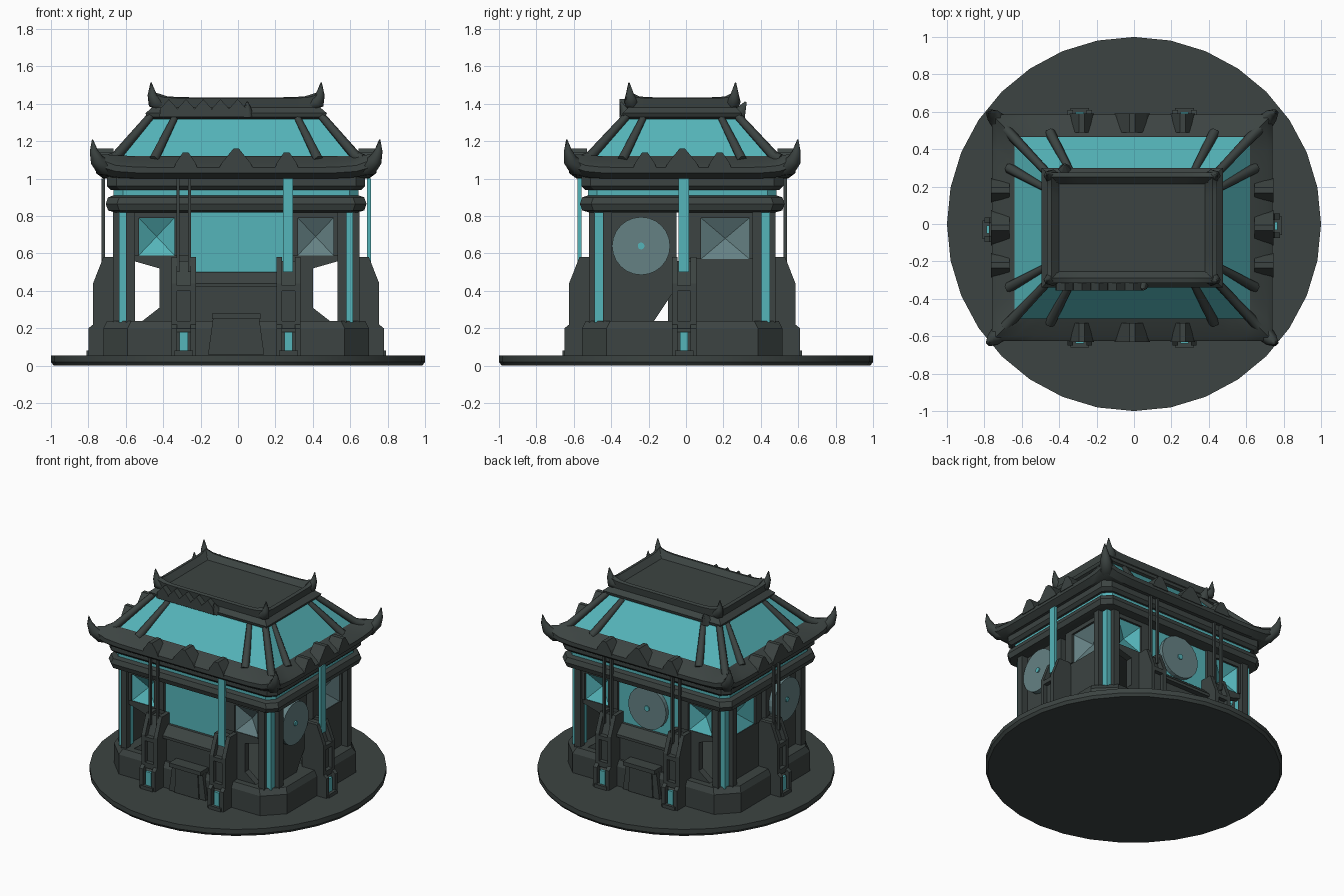
import bpy, bmesh
from math import sin, cos, pi
from mathutils import Vector

if "Cube" in bpy.data.objects:
    bpy.data.objects.remove(bpy.data.objects["Cube"], do_unlink=True)

CX, CY = -0.01, -0.02
FRONT, RIGHT, BACK, LEFT = range(4)


def material(name, rgb):
    m = bpy.data.materials.new(name)
    m.use_nodes = True
    m.diffuse_color = (*rgb, 1)
    m.node_tree.nodes["Principled BSDF"].inputs["Base Color"].default_value = (*rgb, 1)
    return m


DARK = material("dark slate", (0.045, 0.057, 0.054))
TEAL = material("teal glass", (0.09, 0.46, 0.49))
MUTED = material("muted glass", (0.13, 0.22, 0.23))


def make(name, verts, faces, mat):
    bm = bmesh.new()
    vs = [bm.verts.new(v) for v in verts]
    for f in faces:
        bm.faces.new([vs[i] for i in f])
    bmesh.ops.recalc_face_normals(bm, faces=bm.faces)
    me = bpy.data.meshes.new(name)
    bm.to_mesh(me)
    bm.free()
    me.materials.append(mat)
    ob = bpy.data.objects.new(name, me)
    bpy.context.collection.objects.link(ob)
    return ob


def loft(name, rings, mat, closed=False):
    """Join rings of equal length; cap the ends unless the profile closes."""
    n, m = len(rings[0]), len(rings)
    faces = [(r * n + i, r * n + (i + 1) % n, (r + 1) % m * n + (i + 1) % n, (r + 1) % m * n + i)
             for r in range(m if closed else m - 1) for i in range(n)]
    if not closed:
        faces += [tuple(range(n)), tuple(range((m - 1) * n, m * n))]
    return make(name, [v for r in rings for v in r], faces, mat)


def on_side(k, u, d, z):
    """Point on one of the four sides: u along it, d outward."""
    a = k * pi / 2
    return Vector((CX + u * cos(a) + d * sin(a), CY + u * sin(a) - d * cos(a), z))


def panel(name, k, outline, d0, d1, mat=DARK):
    return loft(name, [[on_side(k, u, d, z) for u, z in outline] for d in (d0, d1)], mat)


def block(name, k, u0, u1, z0, z1, d0, d1, mat=DARK):
    return panel(name, k, [(u0, z0), (u1, z0), (u1, z1), (u0, z1)], d0, d1, mat)


def rib(name, k, profile, u0, u1, mat=DARK):
    return loft(name, [[on_side(k, u, d, z) for d, z in profile] for u in (u0, u1)], mat)


def octagon(hx, hy, z, cut):
    quarter = [(hx, hy - cut), (hx - cut, hy)]
    pts = quarter + [(-x, y) for x, y in quarter[::-1]]
    pts += [(-x, -y) for x, y in pts]
    return [(CX + x, CY + y, z) for x, y in pts]


def tiers(name, levels, cut, mat=DARK):
    return loft(name, [octagon(hx, hy, z, cut) for hx, hy, z in levels], mat)


def curved_ring(hx, hy, z, lift, n=14):
    """Rectangle whose edges sweep up towards the corners."""
    pts = []
    for k in range(4):
        w, d = (hx, hy) if k % 2 == 0 else (hy, hx)
        for i in range(n):
            t = 2 * i / n - 1
            pts.append(on_side(k, t * w, d, z + lift * abs(t) ** 10))
    return pts


def tube(name, pts, radii, mat=DARK):
    cu = bpy.data.curves.new(name, "CURVE")
    cu.dimensions = "3D"
    cu.bevel_depth = 1
    cu.bevel_resolution = 1
    cu.use_fill_caps = True
    sp = cu.splines.new("POLY")
    sp.points.add(len(pts) - 1)
    for p, co, r in zip(sp.points, pts, radii):
        p.co, p.radius = (*co, 1), r
    cu.materials.append(mat)
    ob = bpy.data.objects.new(name, cu)
    bpy.context.collection.objects.link(ob)
    return ob


def disc(name, k, u, z, r, d0, d1, mat):
    outline = [(u + r * cos(i * pi / 12), z + r * sin(i * pi / 12)) for i in range(24)]
    return panel(name, k, outline, d0, d1, mat)


def dished_window(name, k, u0, u1, z0, z1, d, mat):
    corners = [on_side(k, u, d, z) for u, z in ((u0, z0), (u1, z0), (u1, z1), (u0, z1))]
    apex = on_side(k, (u0 + u1) / 2, d - 0.06, (z0 + z1) / 2)
    make(name, corners + [apex], [(i, (i + 1) % 4, 4) for i in range(4)], mat)


# Ground disc and stepped plinth
loft("ground_disc", [[(r * cos(i * pi / 16), r * sin(i * pi / 16), z) for i in range(32)]
                     for r, z in ((0.985, 0), (1, 0.02), (1, 0.055))], DARK)
tiers("plinth", [(0.71, 0.535, 0.05), (0.71, 0.535, 0.2), (0.69, 0.515, 0.24)], 0.13)

# Wide walls: central window, piers with open notches, dished windows
for k in (FRONT, BACK):
    block("center_wall", k, -0.25, 0.25, 0.24, 0.46, 0.4, 0.5)
    rib("window_sill", k, [(0.4, 0.42), (0.54, 0.42), (0.54, 0.44), (0.48, 0.5), (0.4, 0.5)], -0.24, 0.24)
    block("main_window", k, -0.25, 0.25, 0.5, 0.83, 0.44, 0.46, TEAL)
    panel("door_frame", k, [(-0.15, 0.06), (0.15, 0.06), (0.12, 0.28), (-0.12, 0.28)], 0.5, 0.56)
    panel("door", k, [(-0.1, 0.06), (0.1, 0.06), (0.09, 0.24), (-0.09, 0.24)], 0.56, 0.568)
    block("door_lintel", k, -0.13, 0.13, 0.25, 0.28, 0.5, 0.59)
    for s in (-1, 1):
        pier = [(0.25, 0.24), (0.5, 0.24), (0.41, 0.31), (0.41, 0.52), (0.55, 0.56), (0.55, 0.59), (0.25, 0.59)]
        panel("pier", k, [(s * u, z) for u, z in pier], 0.42, 0.47)
        for u0, u1, z0 in ((0.25, 0.33, 0.59), (0.52, 0.56, 0.59), (0.33, 0.52, 0.79)):
            block("window_frame", k, s * u0, s * u1, z0, 0.83, 0.42, 0.48)
        glass = MUTED if (k, s) == (FRONT, 1) else TEAL
        dished_window("dished_window", k, s * 0.33, s * 0.52, 0.59, 0.79, 0.465, glass)
disc("round_screen", BACK, 0, 0.67, 0.155, 0.46, 0.49, MUTED)
disc("round_screen_hub", BACK, 0, 0.67, 0.02, 0.49, 0.498, TEAL)

# Narrow walls: round screen towards the front, dished window towards the back
for k, s in ((RIGHT, 1), (LEFT, -1)):
    wall = [(-0.4, 0.24), (-0.15, 0.24), (-0.03, 0.42), (-0.03, 0.83), (-0.4, 0.83)]
    panel("screen_wall", k, [(s * u, z) for u, z in wall], 0.57, 0.61)
    disc("round_screen", k, s * -0.22, 0.64, 0.155, 0.61, 0.65, MUTED)
    disc("round_screen_hub", k, s * -0.22, 0.64, 0.018, 0.65, 0.658, TEAL)
    block("window_wall", k, s * 0.03, s * 0.43, 0.24, 0.57, 0.57, 0.61)
    for u0, u1, z0 in ((0.03, 0.1, 0.57), (0.36, 0.43, 0.57), (0.1, 0.36, 0.79)):
        block("window_frame", k, s * u0, s * u1, z0, 0.83, 0.57, 0.62)
    dished_window("dished_window", k, s * 0.1, s * 0.36, 0.57, 0.79, 0.605, MUTED if s > 0 else TEAL)

# Corner posts: paired dark columns around a glass core
for sx in (-1, 1):
    for sy in (-1, 1):
        for name, x, y, h, mat in (("corner_core", 0.59, 0.435, 0.035, TEAL),
                                   ("corner_column", 0.635, 0.4, 0.024, DARK),
                                   ("corner_column", 0.565, 0.475, 0.024, DARK)):
            loft(name, [[(CX + sx * x + a * h, CY + sy * y + b * h, z)
                         for a, b in ((-1, -1), (1, -1), (1, 1), (-1, 1))] for z in (0.23, 0.83)], mat)

# Buttresses with slotted fronts and the poles above them
for k in range(4):
    d = 0.63 if k % 2 == 0 else 0.79
    side = [(d, 0.05), (d, 0.2), (d - 0.025, 0.22), (d - 0.025, 0.44),
            (d - 0.08, 0.58), (d - 0.17, 0.58), (d - 0.2, 0.5), (d - 0.2, 0.05)]
    for u in ((-0.28, 0.28) if k % 2 == 0 else (0.01,)):
        for e in (-1, 1):
            rib("buttress_cheek", k, side, u + e * 0.035, u + e * 0.065)
        rib("buttress_core", k, [(p - 0.03, z if z < 0.1 else z - 0.02) for p, z in side], u - 0.036, u + 0.036)
        for z0, z1 in ((0.2, 0.24), (0.4, 0.43)):
            block("buttress_rung", k, u - 0.036, u + 0.036, z0, z1, d - 0.1, d - 0.025)
        block("buttress_lamp", k, u - 0.022, u + 0.022, 0.08, 0.18, d - 0.05, d - 0.012, TEAL)
        block("pole_foot", k, u - 0.05, u + 0.05, 0.05, 0.08, d - 0.05, d + 0.01)
        pd = d - 0.09
        if (k, u > 0) in ((FRONT, True), (RIGHT, True)):
            block("glass_pole", k, u - 0.03, u + 0.025, 0.5, 1.0, pd, pd + 0.02, TEAL)
        else:
            for e in (-0.03, 0.03):
                block("thin_pole", k, u + e - 0.008, u + e + 0.008, 0.5, 1.0, pd, pd + 0.02)

# Rounded beam, glass strip and upper band
tiers("lower_beam", [(0.65, 0.5, 0.82), (0.685, 0.535, 0.83), (0.697, 0.547, 0.865),
                     (0.685, 0.535, 0.9), (0.65, 0.5, 0.912)], 0.06)
tiers("glass_strip", [(0.655, 0.505, 0.9), (0.655, 0.505, 0.95)], 0.05, TEAL)
tiers("upper_band", [(0.67, 0.52, 0.94), (0.69, 0.54, 0.96), (0.69, 0.54, 1.02)], 0.05)

# Upswept eave
eave = [(0.12, 1.0, 0), (0.05, 1.0, 0.02), (0.01, 1.03, 0.04), (0.01, 1.06, 0.05),
        (0.04, 1.08, 0.05), (0.13, 1.12, 0)]
loft("eave", [curved_ring(0.76 - o, 0.615 - o, z, up) for o, z, up in eave], DARK, closed=True)

# Glass roof, ribs and corner horns
loft("roof_glass", [[(CX + sx * hx, CY + sy * hy, z) for sx, sy in ((-1, -1), (1, -1), (1, 1), (-1, 1))]
                    for hx, hy, z in ((0.645, 0.49, 1.1), (0.46, 0.3, 1.32))], TEAL)
for sx in (-1, 1):
    for sy in (-1, 1):
        def at(x, y, z):
            return (CX + sx * x, CY + sy * y, z)
        tube("hip_rib", [at(0.68, 0.53, 1.1), at(0.64, 0.49, 1.12), at(0.46, 0.3, 1.33)], (0.03, 0.028, 0.022))
        tube("front_rib", [at(0.44, 0.51, 1.1), at(0.33, 0.3, 1.32)], (0.028, 0.02))
        tube("side_rib", [at(0.66, 0.32, 1.1), at(0.46, 0.21, 1.32)], (0.028, 0.02))
        tube("eave_horn", [at(0.66, 0.51, 1.05), at(0.71, 0.565, 1.06), at(0.745, 0.6, 1.1),
                           at(0.762, 0.612, 1.15), at(0.768, 0.618, 1.21)], (0.045, 0.048, 0.037, 0.022, 0.003))
        tube("crown_horn", [at(0.4, 0.26, 1.39), at(0.435, 0.275, 1.41), at(0.45, 0.28, 1.45),
                            at(0.455, 0.285, 1.515)], (0.03, 0.04, 0.024, 0.003))

# Eave ornaments
for k in range(4):
    d, spots = (0.6, (-0.27, 0, 0.27)) if k % 2 == 0 else (0.745, (-0.2, 0, 0.2))
    for u in spots:
        w, top = (0.095, 1.16) if u == 0 else (0.065, 1.14)
        panel("eave_ornament", k, [(u - w, 1.05), (u + w, 1.05), (u + w * 0.8, 1.085), (u + 0.015, top),
                                   (u - 0.015, top), (u - w * 0.8, 1.085)], d - 0.09, d + 0.01)

# Crown box with sunken top, and a row of scales on its front
crown = [(0.4, 0.24, 1.3, 0), (0.475, 0.315, 1.33, 0), (0.485, 0.32, 1.35, 0), (0.45, 0.29, 1.38, 0),
         (0.455, 0.295, 1.43, 0.025), (0.43, 0.27, 1.435, 0.025), (0.39, 0.235, 1.4, 0)]
loft("crown", [curved_ring(*c) for c in crown], DARK)
for i in range(5):
    u = -0.36 + i * 0.092
    panel("crown_scale", FRONT, [(u - 0.05, 1.33), (u + 0.05, 1.33), (u + 0.045, 1.375),
                                 (u, 1.425), (u - 0.045, 1.375)], 0.27, 0.335)
tube("crown_bud", [on_side(FRONT, 0.06, 0.3, 1.34), on_side(FRONT, 0.06, 0.33, 1.41)], (0.035, 0.006))
tube("crown_bud", [on_side(BACK, 0.36, 0.3, 1.34), on_side(BACK, 0.36, 0.34, 1.41)], (0.045, 0.006))

# Smooth the rounded parts while keeping crisp edges
for ob in bpy.context.collection.objects:
    if ob.type == "MESH" and ob.name.split(".")[0] in ("eave", "crown", "lower_beam", "ground_disc"):
        bpy.ops.object.select_all(action="DESELECT")
        ob.select_set(True)
        bpy.context.view_layer.objects.active = ob
        bpy.ops.object.shade_smooth_by_angle(angle=0.6)
